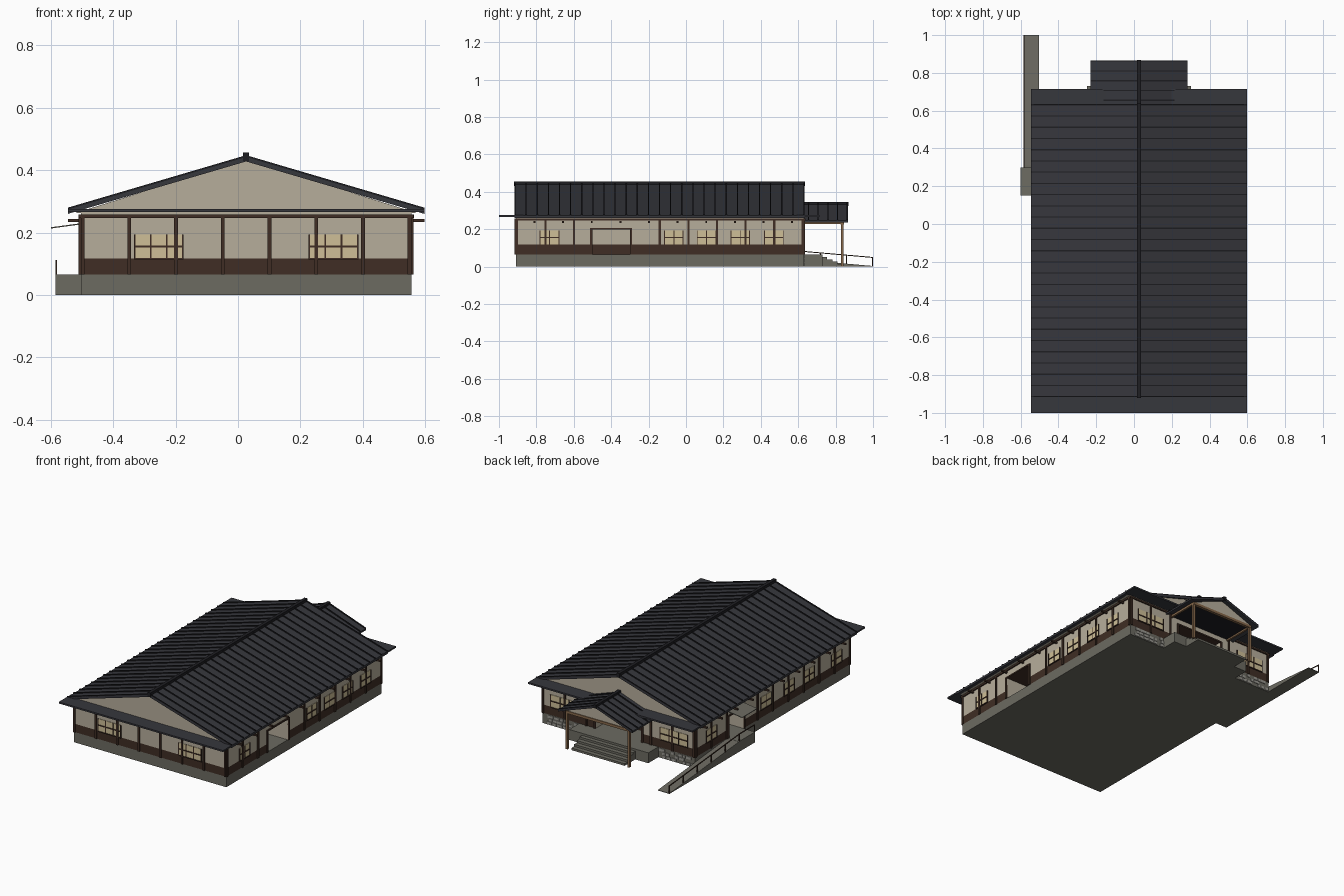
import bpy, bmesh, random
from mathutils import Vector

random.seed(4)
cube = bpy.data.objects.get("Cube")
if cube:
    bpy.data.objects.remove(cube)

CX = 0.026                      # the house axis sits slightly off centre
W, Y0, Y1 = 0.53, -0.91, 0.63   # wall half width, front and back walls


def material(name, r, g, b):
    m = bpy.data.materials.new(name)
    m.use_nodes = True
    m.diffuse_color = (r, g, b, 1)
    m.node_tree.nodes["Principled BSDF"].inputs["Base Color"].default_value = (r, g, b, 1)
    return m


plaster = material("plaster", .47, .42, .33)
concrete = material("concrete", .15, .145, .12)
brown = material("dark timber", .05, .027, .018)
tile = material("roof slate", .037, .038, .046)
seam = material("roof seam", .013, .013, .016)
cream = material("window glow", .62, .52, .31)
tan = material("porch timber", .24, .14, .07)
stone = material("pale stone", .32, .31, .28)


def finish(bm, name, *mats):
    bmesh.ops.recalc_face_normals(bm, faces=bm.faces)
    me = bpy.data.meshes.new(name)
    bm.to_mesh(me)
    bm.free()
    for m in mats:
        me.materials.append(m)
    ob = bpy.data.objects.new(name, me)
    ob.location.x = CX
    bpy.context.collection.objects.link(ob)
    return ob


def prism(name, pts, a, b, axis, *mats):
    """Extrude a flat profile from a to b along an axis."""
    put = {"x": lambda p: (a, *p), "y": lambda p: (p[0], a, p[1]), "z": lambda p: (*p, a)}[axis]
    bm = bmesh.new()
    face = bm.faces.new([bm.verts.new(put(p)) for p in pts])
    new = bmesh.ops.extrude_face_region(bm, geom=[face])["geom"]
    step = Vector([(b - a) * (axis == k) for k in "xyz"])
    bmesh.ops.translate(bm, vec=step, verts=[v for v in new if isinstance(v, bmesh.types.BMVert)])
    return finish(bm, name, *mats)


def boxes(name, items, *mats):
    """Join boxes given as (x0, x1, y0, y1, z0, z1) into one object."""
    bm = bmesh.new()
    for x0, x1, y0, y1, z0, z1 in items:
        for v in bmesh.ops.create_cube(bm, size=1)["verts"]:
            v.co = ((x0 + x1) / 2 + v.co.x * (x1 - x0), (y0 + y1) / 2 + v.co.y * (y1 - y0),
                    (z0 + z1) / 2 + v.co.z * (z1 - z0))
    return finish(bm, name, *mats)


def on_wall(side, u0, u1, z0, z1, d, back=.003):
    """Box lying on a wall, standing out by d."""
    if side == "front":
        return (u0, u1, Y0 - d, Y0 + back, z0, z1)
    if side == "back":
        return (u0, u1, Y1 - back, Y1 + d, z0, z1)
    if side == "left":
        return (W - back, W + d, u0, u1, z0, z1)
    return (-W - d, -W + back, u0, u1, z0, z1)


# Foundation and walls with three recessed entrances
boxes("foundation", [(-W, W, Y0, Y1, 0, .065)], concrete)
plan = [(-W, Y0), (W, Y0), (W, -.5), (W - .2, -.5), (W - .2, -.3), (W, -.3), (W, Y1),
        (.16, Y1), (.16, .5), (-.16, .5), (-.16, Y1), (-W, Y1),
        (-W, .3), (-W + .12, .3), (-W + .12, .15), (-W, .15)]
band = prism("wainscot", plan, .065, .117, "z", brown, plaster)
for f in band.data.polygons:
    recess_y = abs(f.normal.y) > .9 and abs(f.center.y) < .505
    recess_x = abs(f.normal.x) > .9 and abs(f.center.x) < .3
    f.material_index = int(recess_y or recess_x)
prism("walls", plan, .117, .2, "z", plaster)
upper = boxes("upper_walls", [(-W, W, Y0, Y1, .2, .266)], plaster, brown)
for f in upper.data.polygons:
    f.material_index = int(f.normal.z < -.9)

# Timber posts and rails
timber = []
for i in range(8):
    u = -W + .006 + i * (2 * W - .012) / 7
    timber.append(on_wall("front", u - .006, u + .006, .065, .25, .007))
    if abs(u) > .16:
        timber.append(on_wall("back", u - .006, u + .006, .065, .25, .007))
for i in range(11):
    u = Y0 + .006 + i * .1528
    for side, lo, hi in (("left", -.52, -.28), ("right", .14, .31)):
        if not lo < u < hi:
            timber.append(on_wall(side, u - .006, u + .006, .065, .25, .007))
for side, lo, hi in (("left", -.5, -.3), ("right", .15, .3), ("back", -.16, .16)):
    timber += [on_wall(side, lo - .012, lo, .065, .205, .007), on_wall(side, hi, hi + .012, .065, .205, .007),
               on_wall(side, lo, hi, .197, .206, .007)]
for side in ("front", "back"):
    timber.append(on_wall(side, -W - .007, W + .007, .247, .258, .008))
for side in ("left", "right"):
    timber.append(on_wall(side, Y0, Y1, .247, .258, .008))
boxes("timber_frame", timber, brown)

# Eave brackets
brackets = []
for i in range(10):
    y = Y0 + .1 + i * .153
    for s in (-1, 1):
        x0, x1 = sorted((s * W, s * .571))
        brackets.append((x0, x1, y - .005, y + .005, .234, .244))
boxes("eave_brackets", brackets, brown)

# Windows with glazing bars
glass, bars = [], []
layout = {"front": [(-.28, .155), (.28, .155)], "back": [(-.385, .19), (.375, .19)],
          "left": [(y, .1) for y in (-.73, -.065, .11, .29, .47)],
          "right": [(y, .1) for y in (-.77, -.5, -.3, -.07, .47)]}
for side, spots in layout.items():
    for u, w in spots:
        glass.append(on_wall(side, u - w / 2, u + w / 2, .117, .194, .003))
        n = 4 if w > .12 else 3
        for i in range(n):
            c = u + w * (i / (n - 1) - .5)
            bars.append(on_wall(side, c - .0025, c + .0025, .113, .194, .006))
        bars.append(on_wall(side, u - w / 2, u + w / 2, .152, .158, .007))
        bars.append(on_wall(side, u - w / 2, u + w / 2, .113, .118, .007))
boxes("window_panes", glass, cream)
boxes("window_bars", bars, brown)

# Entrance doors
boxes("entrance_doors", [(-.13, .13, .498, .506, .065, .185),
                         (-W + .115, -W + .128, .175, .275, .065, .185)], brown)
boxes("door_glass", [(s * .06 - .04, s * .06 + .04, .505, .509, .11, .175) for s in (-1, 1)], cream)


def gable_roof(name, half, eave, ridge, thick, y0, y1, gap, seam_end):
    """Two slopes, standing seams and a ridge cap."""
    prism(name, [(-half, eave), (0, ridge - thick), (half, eave), (half, eave + thick),
                 (0, ridge), (-half, eave + thick)], y0, y1, "y", tile)
    n = round((y1 - y0) / gap)
    for s, label in ((-1, "right"), (1, "left")):
        bm = bmesh.new()
        for i in range(n + 1):
            y = y0 + .003 + i * (y1 - y0 - .006) / n
            low, high = eave + thick, ridge
            ring = [[bm.verts.new((s * x, y + dy, z + dz)) for dy, dz in
                     ((-.003, -.004), (.003, -.004), (.003, .006), (-.003, .006))]
                    for x, z in ((half, low), (0, high))]
            for k in range(4):
                j = (k + 1) % 4
                bm.faces.new((ring[0][k], ring[0][j], ring[1][j], ring[1][k]))
            bm.faces.new(ring[0])
            bm.faces.new(ring[1])
        finish(bm, name + "_seams_" + label, seam)
    boxes(name + "_ridge_cap", [(-.01, .01, y0 - .003, y1 + .003, ridge - .012, ridge + seam_end)], seam)


# Main roof, gable infill and flat end eaves
gable_roof("main_roof", .571, .26, .442, .014, -.917, .634, .06, .014)
prism("gable_walls", [(-.55, .262), (.55, .262), (0, .434)], -.907, .624, "y", plaster)
boxes("end_eaves", [(-.571, .571, -1, -.87, .266, .276), (-.571, .571, .59, .715, .266, .276)], tile)

# Porch roof, gable, posts and beams
gable_roof("porch_roof", .257, .235, .336, .011, .6, .865, .05, .01)
prism("porch_gable", [(-.225, .24), (.225, .24), (0, .326)], .825, .84, "y", plaster)
posts = []
for s in (-.215, .215):
    posts += [(s - .007, s + .007, .828, .842, 0, .24), (s - .006, s + .006, .63, .835, .228, .242)]
posts.append((-.222, .222, .826, .844, .226, .242))
boxes("porch_posts", posts, tan)
boxes("porch_ceiling", [(-.22, .22, .63, .826, .238, .242)], seam)

# Porch platform and steps
steps = [(-.275, .275, Y1, .73, 0, .065)]
for i in range(4):
    steps.append((-.185, .185, .72, .755 + i * .027, 0, .052 - i * .013))
boxes("porch_steps", steps, concrete)

# Pale stones set along the back foundation
stones = []
for row in range(3):
    u = -W + .005 + row * .01
    while u < W - .03:
        w = random.uniform(.018, .04)
        if random.random() < .55:
            stones.append(on_wall("back", u, min(u + w, W), .004 + row * .02, .021 + row * .02, .004))
        u += w + .004
boxes("foundation_stones", stones, stone)

# Side landing, ramp, handrail and canopy
X0, X1 = -.611, -W
boxes("landing", [(X0, X1, .15, .31, 0, .065)], concrete)
prism("ramp", [(.3, 0), (1, 0), (1, .003), (.3, .065)], X0, X1, "x", concrete)
prism("ramp_handrail", [(.15, .107), (.3, .107), (1, .046), (1, .051), (.3, .112), (.15, .112)],
      X0, X0 + .005, "x", brown)
rails = []
for i in range(6):
    y = .3 + i * .139
    z = .065 - (y - .3) * .089
    rails.append((X0, X0 + .005, y, y + .005, max(z - .01, 0), z + .045))
boxes("handrail_posts", rails + [(X0, X0 + .005, .15, .155, .06, .11)], brown)
prism("side_canopy", [(-.626, .213), (-W, .226), (-W, .23), (-.626, .217)], .15, .3, "y", concrete)
